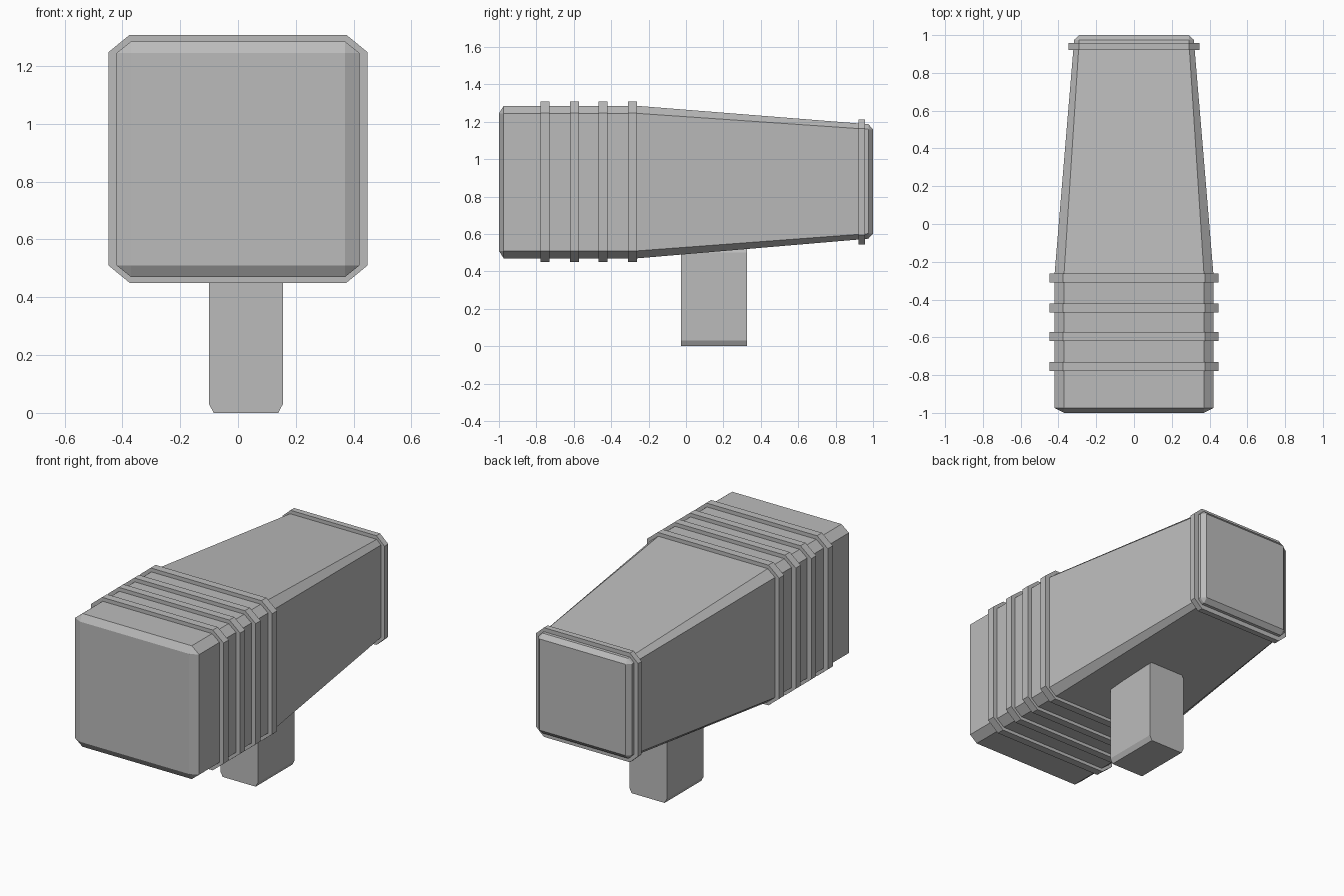
import bpy, bmesh

if "Cube" in bpy.data.objects:
    bpy.data.objects.remove(bpy.data.objects["Cube"])

grey = bpy.data.materials.new("plain grey")
grey.diffuse_color = (0.5, 0.5, 0.5, 1)
grey.use_nodes = True
grey.node_tree.nodes["Principled BSDF"].inputs["Base Color"].default_value = grey.diffuse_color


def octagon(hw, z0, z1, cx, cz):
    """Chamfered rectangle in x, z."""
    return [(hw, z0 + cz), (hw, z1 - cz), (hw - cx, z1), (cx - hw, z1),
            (-hw, z1 - cz), (-hw, z0 + cz), (cx - hw, z0), (hw - cx, z0)]


def loft(name, sections):
    """Skin x, z sections placed along y and cap both ends."""
    bm = bmesh.new()
    rings = [[bm.verts.new((x, y, z)) for x, z in pts] for y, pts in sections]
    for a, b in zip(rings, rings[1:]):
        for i in range(len(a)):
            j = (i + 1) % len(a)
            bm.faces.new((a[i], a[j], b[j], b[i]))
    bm.faces.new(rings[0])
    bm.faces.new(rings[-1])
    bmesh.ops.remove_doubles(bm, verts=bm.verts, dist=1e-4)
    bmesh.ops.recalc_face_normals(bm, faces=bm.faces)
    mesh = bpy.data.meshes.new(name)
    bm.to_mesh(mesh)
    bm.free()
    mesh.materials.append(grey)
    ob = bpy.data.objects.new(name, mesh)
    bpy.context.collection.objects.link(ob)
    return ob


def inset_end(hw, z0, z1, cx, cz):
    """Plain rectangle left inside the chamfers, as coincident corner pairs."""
    x, a, b = hw - cx, z0 + cz, z1 - cz
    return [(x, a), (x, b), (x, b), (-x, b), (-x, b), (-x, a), (-x, a), (x, a)]


# Head: straight front block tapering to the back
front = (0.42, 0.47, 1.285, 0.05, 0.04)
back = (0.317, 0.575, 1.187, 0.027, 0.027)
loft("head", [(-1.0, inset_end(*front)), (-0.975, octagon(*front)),
              (-0.26, octagon(*front)), (0.975, octagon(*back)),
              (1.0, inset_end(*back))])

# Raised bands around the front block
for i, y in enumerate((-0.755, -0.595, -0.445, -0.285)):
    ring = octagon(0.448, 0.45, 1.308, 0.073, 0.06)
    loft(f"front_band_{i + 1}", [(y - 0.024, ring), (y + 0.024, ring)])

# Band near the small end
ring = octagon(0.346, 0.545, 1.213, 0.055, 0.05)
loft("back_band", [(0.922, ring), (0.958, ring)])

# Handle, chamfered along its long top and bottom edges
x0, x1, z1 = -0.10, 0.155, 0.53
grip = [(x0 + 0.016, 0), (x1 - 0.016, 0), (x1, 0.03), (x1, z1 - 0.03),
        (x1 - 0.016, z1), (x0 + 0.016, z1), (x0, z1 - 0.03), (x0, 0.03)]
loft("handle", [(-0.028, grip), (0.327, grip)])
